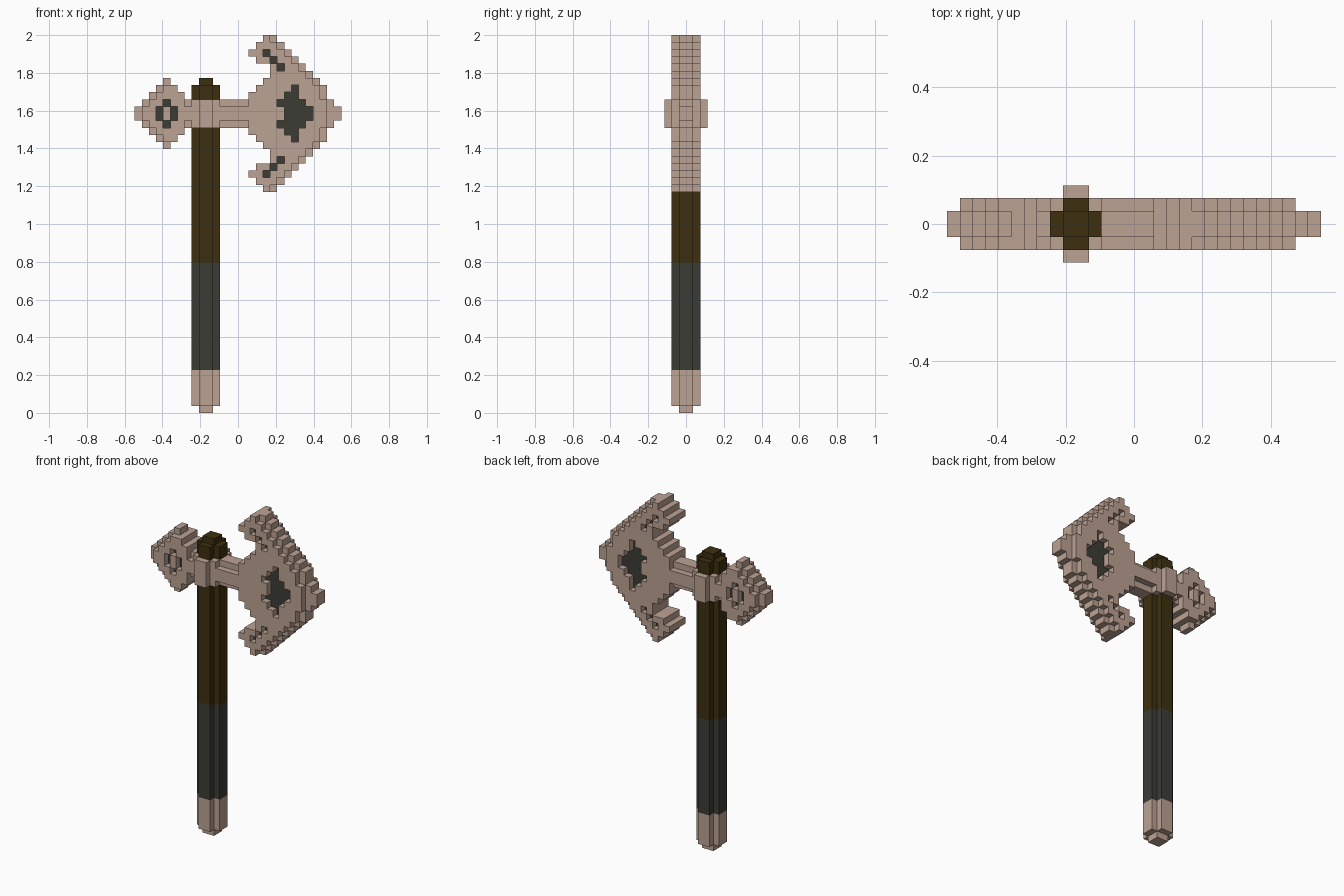
import bpy

if "Cube" in bpy.data.objects:
    bpy.data.objects.remove(bpy.data.objects["Cube"])

U = 2 / 53           # edge of one block
MID = 42             # block row of the head's mirror plane


def material(name, rgb):
    m = bpy.data.materials.new(name)
    m.diffuse_color = (*rgb, 1)
    m.use_nodes = True
    m.node_tree.nodes["Principled BSDF"].inputs["Base Color"].default_value = m.diffuse_color
    return m


MATS = [material("pale_metal", (0.503, 0.361, 0.292)),
        material("dark_grey", (0.045, 0.045, 0.037)),
        material("dark_olive_wood", (0.048, 0.030, 0.005))]
PALE, GREY, WOOD = range(3)

cells = {}           # (column, depth, row) -> (part, colour)


def fill(part, colour, c0, c1, rows, half):
    """Columns c0..c1-1, given rows, half blocks deep to front and back."""
    for c in range(c0, c1):
        for r in rows:
            for d in range(-half, half):
                cells[c, d, r] = (part, colour)


def mirrored(k):
    return (MID + k, MID - 1 - k)


def recess(part, k, c0, c1):
    """Dark pit one block deep on both sides."""
    for c in range(c0, c1):
        for r in mirrored(k):
            for d in (-2, 1):
                cells.pop((c, d, r), None)
            for d in (-1, 0):
                cells[c, d, r] = (part, GREY)


# Handle: plus-shaped shaft with small end caps
def shaft(part, colour, r0, r1):
    fill(part, colour, 8, 12, range(r0, r1), 1)
    fill(part, colour, 9, 11, range(r0, r1), 2)


fill("pommel", PALE, 9, 11, [0], 1)
shaft("pommel", PALE, 1, 6)
shaft("grip", GREY, 6, 21)
shaft("handle", WOOD, 21, 46)
fill("handle", WOOD, 9, 11, [46], 1)

# Arm and collar around the shaft
fill("arm", PALE, 7, 16, mirrored(0), 2)
fill("arm", PALE, 7, 16, mirrored(1), 1)
fill("collar", PALE, 8, 12, range(MID - 2, MID + 2), 2)
fill("collar", PALE, 9, 11, range(MID - 2, MID + 2), 3)

# Main blade: (start, thick end, thin end) per row outwards from the middle
BLADE = [(16, 27, 29), (16, 27, 28), (16, 26, 27), (17, 26, 27), (18, 25, 26),
         (19, 24, 25), (19, 23, 24), (17, 22, 23), (16, 21, 22), (17, 20, 21),
         (18, 19, 20)]
for k, (a, b, c) in enumerate(BLADE):
    fill("blade", PALE, a, b, mirrored(k), 2)
    fill("blade", PALE, b, c, mirrored(k), 1)
for k, a, b in [(0, 21, 25), (1, 20, 24), (2, 21, 23), (3, 22, 23),
                (6, 20, 21), (7, 19, 20), (8, 18, 19)]:
    recess("blade", k, a, b)

# Small diamond-shaped back blade with a thin outer edge
for k, end in enumerate([7, 7, 7, 6, 5]):
    fill("back_blade", PALE, k, k + 1, mirrored(k), 1)
    fill("back_blade", PALE, k + 1, end, mirrored(k), 2)
for k, c in [(0, 3), (0, 5), (1, 4)]:
    recess("back_blade", k, c, c + 1)

# Turn every part's outer block faces into a mesh
for part in sorted({p for p, _ in cells.values()}):
    verts, faces, cols, index = [], [], [], {}

    def vertex(p):
        if p not in index:
            index[p] = len(verts)
            verts.append(((p[0] - 14.5) * U, p[1] * U, p[2] * U))
        return index[p]

    for pos, (name, colour) in cells.items():
        if name != part:
            continue
        for axis in range(3):
            for side in (0, 1):
                near = list(pos)
                near[axis] += 2 * side - 1
                if tuple(near) in cells:
                    continue
                quad = []
                for u, v in ((0, 0), (1, 0), (1, 1), (0, 1)):
                    p = list(pos)
                    p[axis] += side
                    p[(axis + 1) % 3] += u
                    p[(axis + 2) % 3] += v
                    quad.append(vertex(tuple(p)))
                faces.append(quad if side else quad[::-1])
                cols.append(colour)
    mesh = bpy.data.meshes.new(part)
    mesh.from_pydata(verts, [], faces)
    used = sorted(set(cols))
    for i in used:
        mesh.materials.append(MATS[i])
    for poly, i in zip(mesh.polygons, cols):
        poly.material_index = used.index(i)
    mesh.update()
    bpy.context.collection.objects.link(bpy.data.objects.new(part, mesh))
